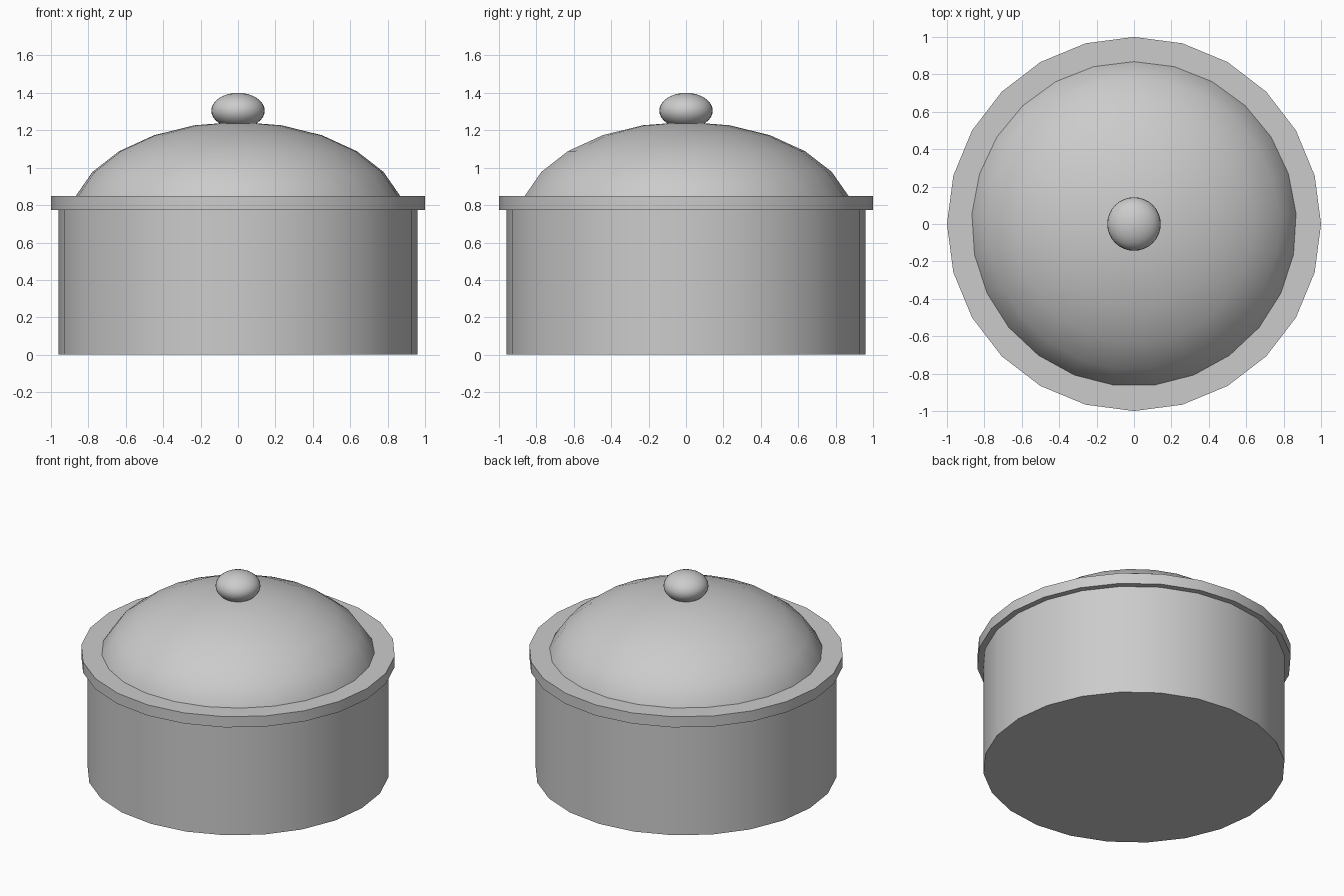
import bpy
import math

default_cube = bpy.data.objects.get("Cube")
if default_cube:
    bpy.data.objects.remove(default_cube, do_unlink=True)

# Single metal colour
metal = bpy.data.materials.new("grey_metal")
metal.use_nodes = True
colour = (0.6, 0.6, 0.6, 1)
metal.diffuse_color = colour
metal.node_tree.nodes["Principled BSDF"].inputs["Base Color"].default_value = colour


def finish(name, angle):
    obj = bpy.context.object
    obj.name = name
    obj.data.materials.append(metal)
    bpy.ops.object.transform_apply(location=False, rotation=True, scale=True)
    bpy.ops.object.shade_smooth_by_angle(angle=math.radians(angle))
    return obj


def drum(name, radius, bottom, top):
    bpy.ops.mesh.primitive_cylinder_add(
        vertices=24, radius=radius, depth=top - bottom,
        location=(0, 0, (bottom + top) / 2), rotation=(0, 0, math.pi / 2))
    return finish(name, 40)


def ellipsoid(name, segments, rings, radius, half_height, height):
    bpy.ops.mesh.primitive_uv_sphere_add(
        segments=segments, ring_count=rings, radius=1, location=(0, 0, height))
    bpy.context.object.scale = (radius, radius, half_height)
    return finish(name, 60)


# Pot body and rim
drum("pot_body", 0.96, 0, 0.8)
drum("rim", 1.0, 0.775, 0.85)

# Domed lid, its lower half hidden inside the pot
ellipsoid("lid", 25, 12, 0.9, 0.535, 0.71)

# Knob on the lid
ellipsoid("knob", 32, 16, 0.143, 0.095, 1.305)
